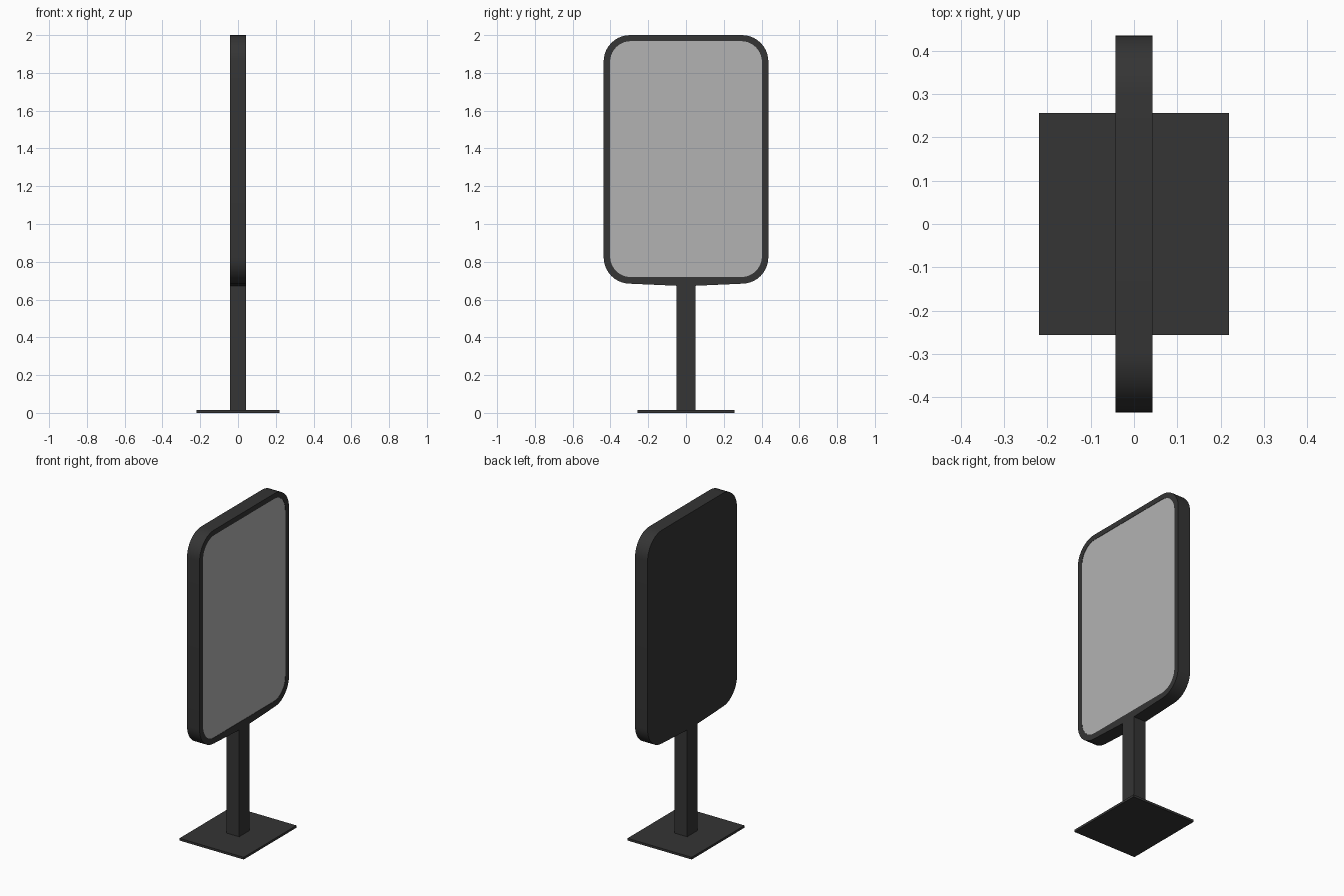
import bpy, bmesh
from math import cos, sin, radians

if "Cube" in bpy.data.objects:
    bpy.data.objects.remove(bpy.data.objects["Cube"])


def material(name, v):
    m = bpy.data.materials.new(name)
    m.diffuse_color = (v, v, v, 1)
    m.use_nodes = True
    m.node_tree.nodes["Principled BSDF"].inputs["Base Color"].default_value = m.diffuse_color
    return m


dark = material("dark_metal", 0.035)
grey = material("screen_grey", 0.45)


def finish(bm, name, mat):
    bmesh.ops.recalc_face_normals(bm, faces=bm.faces)
    me = bpy.data.meshes.new(name)
    bm.to_mesh(me)
    bm.free()
    ob = bpy.data.objects.new(name, me)
    bpy.context.collection.objects.link(ob)
    me.materials.append(mat)
    return ob


def box(name, sx, sy, z0, z1):
    bm = bmesh.new()
    bmesh.ops.create_cube(bm, size=1)
    for v in bm.verts:
        v.co.x *= sx
        v.co.y *= sy
        v.co.z = z0 if v.co.z < 0 else z1
    return finish(bm, name, dark)


def outline(half, z0, z1, r, sag=0.0, seg=10):
    """Rounded rectangle in (y, z), bottom edge sagging towards the post."""
    pts = []
    corners = ((half - r, z1 - r, 0), (r - half, z1 - r, 90),
               (r - half, z0 + r, 180), (half - r, z0 + r, 270))
    for cy, cz, a0 in corners:
        for i in range(seg + 1):
            a = radians(a0 + 90 * i / seg)
            pts.append((cy + r * cos(a), cz + r * sin(a)))
        if a0 == 180:
            pts += [(-0.05, z0 - sag), (0.05, z0 - sag)]
    return pts


HX = 0.043
outer = outline(0.436, 0.684, 2.0, 0.14, 0.011)
inner = outline(0.402, 0.719, 1.968, 0.11)


def ring(bm, pts, x):
    return [bm.verts.new((x, y, z)) for y, z in pts]


def bridge(bm, a, b):
    for i in range(len(a)):
        j = (i + 1) % len(a)
        bm.faces.new((a[i], a[j], b[j], b[i]))


# Housing: closed back, side walls, front rim and shallow lip
bm = bmesh.new()
loops = [ring(bm, outer, -HX), ring(bm, outer, HX),
         ring(bm, inner, HX), ring(bm, inner, HX - 0.002)]
for a, b in zip(loops, loops[1:]):
    bridge(bm, a, b)
bm.faces.new(loops[0])
housing = finish(bm, "panel_housing", dark)
bpy.context.view_layer.objects.active = housing
housing.select_set(True)
bpy.ops.object.shade_smooth_by_angle(angle=radians(30))

# Screen set inside the rim, facing +x
bm = bmesh.new()
bm.faces.new(ring(bm, inner, HX - 0.002))
bm.normal_update()
for f in bm.faces:
    if f.normal.x < 0:
        f.normal_flip()
me = bpy.data.meshes.new("screen")
bm.to_mesh(me)
bm.free()
me.materials.append(grey)
bpy.context.collection.objects.link(bpy.data.objects.new("screen", me))

# Stand
box("post", 2 * HX, 0.1, 0.014, 0.673)
box("base_plate", 0.438, 0.514, 0.0, 0.014)
